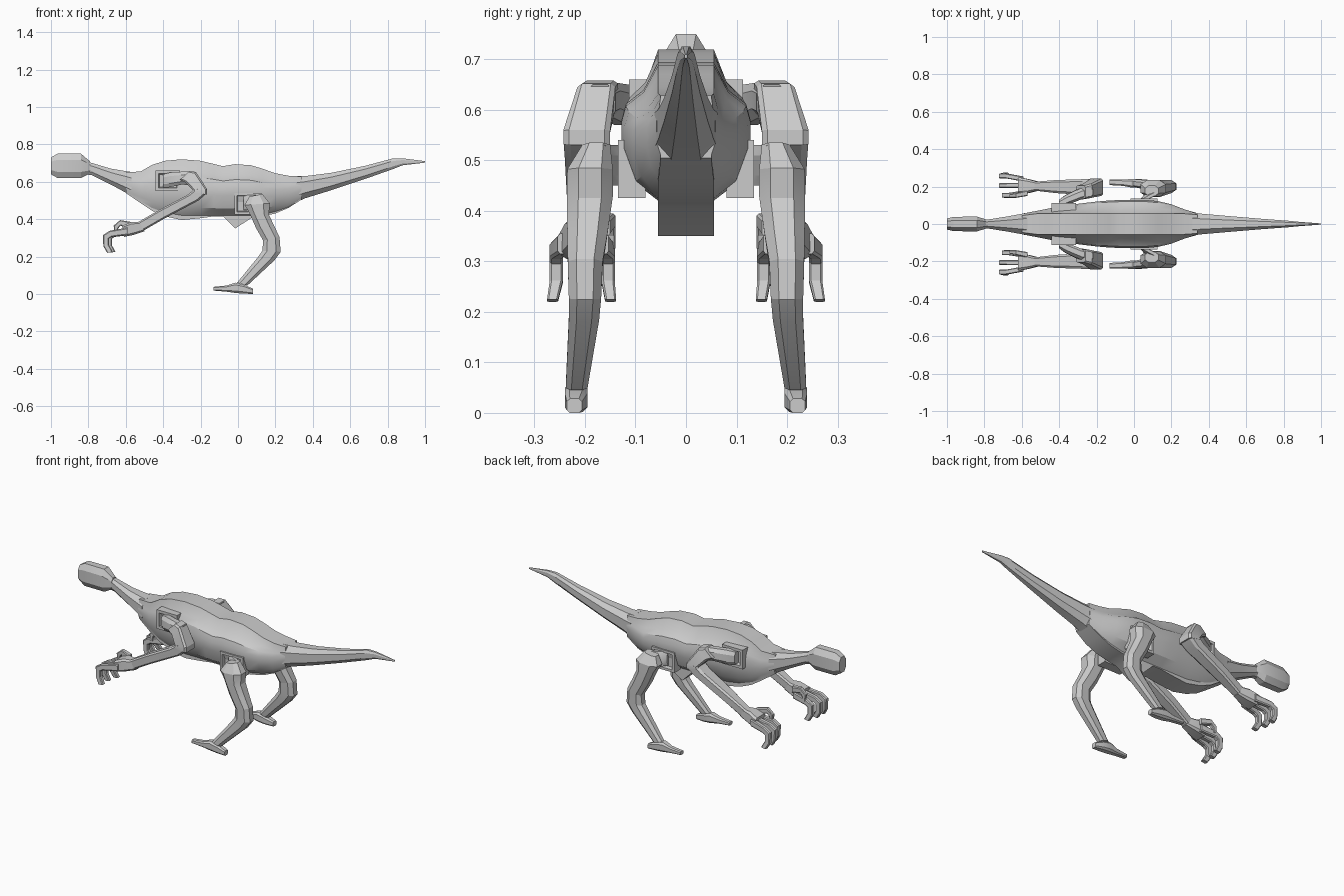
import bpy, bmesh, math

GREY = bpy.data.materials.new("plain grey")
GREY.diffuse_color = (0.6, 0.6, 0.6, 1)


def loft(name, rings, angle=20, mirror=False):
    """Skin a list of equal-length point rings and close both ends."""
    bm = bmesh.new()
    rows = [[bm.verts.new(p) for p in r] for r in rings]
    n = len(rows[0])
    for a, b in zip(rows, rows[1:]):
        for i in range(n):
            j = (i + 1) % n
            bm.faces.new((a[i], a[j], b[j], b[i]))
    bm.faces.new(rows[0])
    bm.faces.new(rows[-1][::-1])
    bmesh.ops.recalc_face_normals(bm, faces=bm.faces)
    me = bpy.data.meshes.new(name)
    bm.to_mesh(me)
    bm.free()
    me.materials.append(GREY)
    ob = bpy.data.objects.new(name, me)
    bpy.context.collection.objects.link(ob)
    if mirror:
        ob.modifiers.new("mirror", 'MIRROR').use_axis = (False, True, False)
    bpy.context.view_layer.objects.active = ob
    ob.select_set(True)
    bpy.ops.object.shade_smooth_by_angle(angle=math.radians(angle))
    ob.select_set(False)
    return ob


def limb(name, stations, c=0.25):
    """Chamfered limb; station = front x,z, back x,z, inner y, outer y."""
    rings = []
    for xa, za, xb, zb, y0, y1 in stations:
        uv = [(c, 0), (1 - c, 0), (1, c), (1, 1 - c),
              (1 - c, 1), (c, 1), (0, 1 - c), (0, c)]
        rings.append([(xa + (xb - xa) * u, y0 + (y1 - y0) * v,
                       za + (zb - za) * u) for u, v in uv])
    return loft(name, rings, mirror=True)


def body_ring(x, top, low, keel, w, r):
    """Hull section with a flat spine on top and a flat keel below."""
    h = top - low
    half = [(r, top), (r + (w - r) * .4, top - .2 * h), (w * .93, top - .3 * h),
            (w, top - .42 * h), (w, top - .6 * h),
            (r + (w - r) * .65, low + .14 * h), (r, low), (r, keel)]
    return [(x, y, z) for y, z in half] + [(x, -y, z) for y, z in half[::-1]]


# torso: x, spine z, hull bottom z, keel z, half width, spine half width
torso = [(-.60, .65, .545, .54, .055, .045), (-.52, .655, .495, .485, .07, .055),
         (-.46, .69, .46, .445, .082, .055), (-.39, .712, .435, .415, .095, .055),
         (-.30, .72, .42, .395, .108, .055), (-.20, .712, .42, .405, .12, .055),
         (-.13, .695, .42, .415, .126, .055), (-.08, .683, .42, .415, .128, .055),
         (-.015, .694, .42, .35, .128, .055), (.07, .688, .42, .405, .128, .055),
         (.13, .67, .425, .415, .122, .055), (.20, .645, .44, .43, .105, .055),
         (.27, .632, .465, .46, .078, .055), (.34, .628, .51, .505, .058, .05)]
loft("torso", [body_ring(*s) for s in torso], angle=30)


def round_ring(x, top, bot, w, f=.5):
    """Octagonal section."""
    m, k = (top + bot) / 2, (top - bot) / 2
    half = [(w * f, m + k), (w, m + k * f), (w, m - k * f), (w * f, m - k)]
    return [(x, y, z) for y, z in half] + [(x, -y, z) for y, z in half[::-1]]


# neck, head and tail
loft("neck", [round_ring(*s) for s in [
    (-.82, .71, .64, .022), (-.78, .70, .635, .024), (-.68, .67, .585, .04),
    (-.57, .652, .525, .06)]])
loft("head", [round_ring(*s) for s in [
    (-1.0, .73, .64, .03), (-.965, .75, .62, .038), (-.84, .75, .62, .04),
    (-.79, .708, .645, .024)]])
loft("tail", [round_ring(*s) for s in [
    (.31, .63, .49, .062), (.36, .63, .512, .055), (.50, .648, .555, .043),
    (.68, .685, .615, .028), (.83, .725, .668, .017), (.88, .725, .688, .012),
    (1.0, .71, .702, .003)]])


def socket(name, x0, x1, z0, z1, y0, y1, rim):
    """Square plate with a sunken middle."""
    def sq(i, y):
        return [(x0 + i, y, z0 + i), (x1 - i, y, z0 + i),
                (x1 - i, y, z1 - i), (x0 + i, y, z1 - i)]
    loft(name, [sq(0, y0), sq(0, y1), sq(rim, y1), sq(rim * 1.3, y1 - .02)], mirror=True)


socket("shoulder_socket", -.44, -.31, .55, .66, .06, .113, .016)
socket("hip_socket", -.02, .125, .425, .54, .08, .135, .014)

# arms
limb("shoulder", [(-.40, .57, -.40, .64, .085, .13), (-.37, .57, -.36, .65, .10, .155),
                  (-.30, .585, -.28, .655, .13, .19), (-.24, .58, -.22, .65, .14, .20)])
limb("upper_arm", [(-.31, .61, -.26, .658, .135, .205), (-.28, .595, -.225, .652, .14, .215),
                   (-.24, .555, -.165, .56, .15, .243), (-.245, .545, -.165, .53, .15, .243)], .12)
limb("forearm", [(-.225, .565, -.165, .54, .15, .243), (-.27, .53, -.21, .50, .155, .24),
                 (-.42, .45, -.39, .405, .165, .235), (-.55, .375, -.52, .33, .18, .225)], .15)
limb("hand", [(-.52, .385, -.50, .335, .18, .225), (-.57, .385, -.56, .315, .165, .24),
              (-.62, .365, -.61, .305, .16, .25)], .15)
for name, y, dy, dx in (("inner_finger", .165, -.012, .015),
                        ("middle_finger", .205, .0, 0), ("outer_finger", .238, .018, 0)):
    limb(name, [(-.59 + dx, .355, -.59 + dx, .315, y - .012, y + .016),
                (-.685 + dx, .338, -.675 + dx, .305, y + dy - .012, y + dy + .014),
                (-.722 + dx, .315, -.69 + dx, .295, y + dy - .012, y + dy + .014),
                (-.72 + dx, .255, -.69 + dx, .262, y + dy - .012, y + dy + .014),
                (-.70 + dx, .22, -.67 + dx, .225, y + dy * 1.4 - .01, y + dy * 1.4 + .012)], .15)
limb("thumb", [(-.57, .385, -.57, .35, .15, .18), (-.63, .395, -.63, .365, .14, .165),
               (-.665, .365, -.64, .35, .14, .16), (-.66, .325, -.645, .325, .14, .155)], .15)

# legs
limb("hip", [(.03, .45, .03, .53, .09, .13), (.045, .45, .06, .53, .12, .15),
             (.06, .45, .13, .53, .15, .19)])
limb("thigh", [(.06, .52, .13, .535, .15, .205), (.035, .475, .17, .485, .145, .235),
               (.06, .435, .165, .425, .145, .236), (.095, .355, .195, .36, .155, .235),
               (.135, .285, .222, .305, .165, .234)])
limb("shin", [(.135, .285, .222, .305, .165, .234), (.13, .23, .228, .225, .168, .232),
              (.105, .195, .195, .18, .172, .232), (-.005, .06, .05, .045, .195, .238)])
limb("foot", [(-.13, .018, -.13, .038, .208, .238), (-.06, .012, -.06, .045, .204, .238),
              (-.01, .005, -.015, .06, .195, .24), (.03, .002, .035, .048, .195, .24),
              (.08, 0, .08, .028, .206, .236)], .2)
